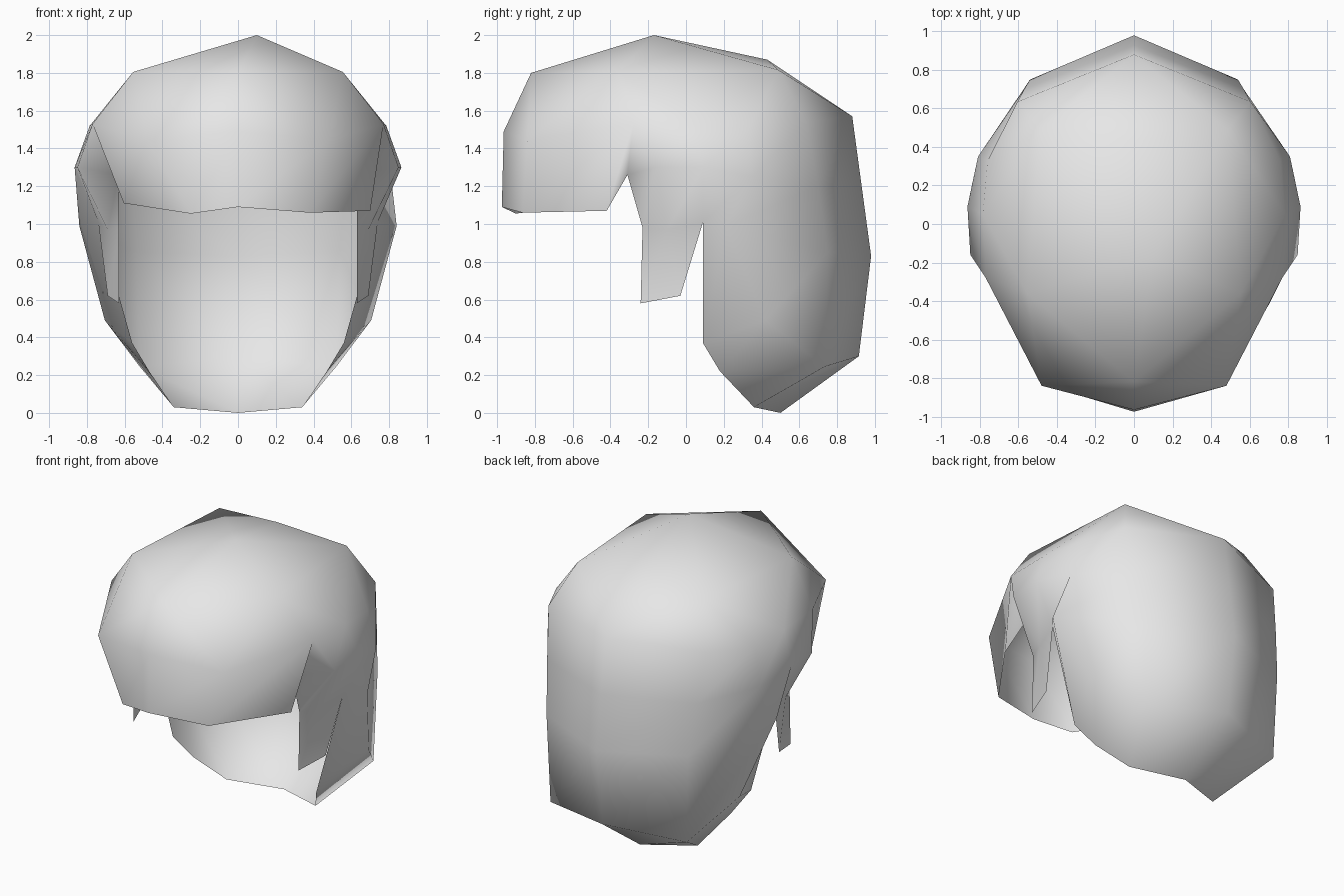
import bpy, bmesh

cube = bpy.data.objects.get("Cube")
if cube:
    bpy.data.objects.remove(cube, do_unlink=True)

# Half-head rings, running from the back centre round the side to the front centre
CROWN = [(0, .43, 1.87), (.485, .49, 1.815), (.555, -.36, 1.805), (0, -.82, 1.8)]
UPPER = [(0, .88, 1.57), (.605, .635, 1.54), (.76, .33, 1.5), (.785, .05, 1.52),
         (.77, -.28, 1.53), (.48, -.84, 1.445), (0, -.965, 1.49)]
MIDDLE = [(0, .93, 1.2), (.57, .7, 1.2), (.81, .35, 1.25), (.865, .09, 1.3),
          (.85, -.16, 1.3), (.63, -.31, 1.26)]
# Lower back, then the root of the sideburn
LOW = [(0, .98, .83), (.54, .75, .85), (.84, .21, .99), (.74, .09, 1.01),
       (.69, -.1, .97), (.63, -.23, .98)]
NAPE = [(0, .915, .3), (.52, .735, .245), (.705, .42, .49), (.56, .09, .37)]
RIM = [(0, .5, 0), (.34, .36, .03), (.47, .18, .22)]
SIDEBURN_TIP = [(.69, -.03, .62), (.63, -.24, .58)]
APEX = (.1, -.17, 2)
FRINGE_CENTRE = (0, -.975, 1.09)
# Fringe edge: outer corner and middle point, slightly uneven between the sides
FRINGE = {1: [(.7, -.42, 1.07), (.38, -.865, 1.06)],
          -1: [(.605, -.5, 1.11), (.25, -.9, 1.055)]}

bm = bmesh.new()
cache = {}


def vert(p):
    key = tuple(round(c, 4) for c in p)
    if key not in cache:
        cache[key] = bm.verts.new(key)
    return cache[key]


def face(side, *points):
    pts = [(p[0] * side if p is not APEX else p[0], p[1], p[2]) for p in points]
    bm.faces.new([vert(p) for p in (pts if side > 0 else pts[::-1])])


def strip(side, top, bottom, first, last):
    for i in range(first, last):
        face(side, top[i], bottom[i], bottom[i + 1], top[i + 1])


for side in (1, -1):
    corner, middle = FRINGE[side]
    # Crown fan
    for i in range(3):
        face(side, APEX, CROWN[i], CROWN[i + 1])
    # Crown to upper ring: triangles folded so the surface bulges outwards
    for c, u in ((1, 0), (1, 1), (1, 2), (2, 3), (2, 4), (3, 5)):
        face(side, CROWN[c], UPPER[u], UPPER[u + 1])
    for c, u in ((0, 0), (1, 3), (2, 5)):
        face(side, CROWN[c], UPPER[u], CROWN[c + 1])
    # Sides, with the panel behind the fringe stepping inwards
    strip(side, UPPER, MIDDLE, 0, 4)
    face(side, UPPER[4], MIDDLE[4], MIDDLE[5])
    # Back of the head and sideburn root
    strip(side, MIDDLE, LOW, 0, 5)
    strip(side, LOW, NAPE, 0, 3)
    # Nape tucked under
    strip(side, NAPE, RIM, 0, 2)
    face(side, NAPE[2], RIM[2], NAPE[3])
    # Sideburn
    face(side, LOW[3], SIDEBURN_TIP[0], LOW[4])
    face(side, LOW[4], SIDEBURN_TIP[0], SIDEBURN_TIP[1], LOW[5])
    # Fringe
    face(side, UPPER[4], MIDDLE[5], corner)
    face(side, UPPER[4], corner, middle, UPPER[5])
    face(side, UPPER[5], middle, FRINGE_CENTRE, UPPER[6])

# Smooth shading with the normals pointing outwards
bmesh.ops.recalc_face_normals(bm, faces=bm.faces)
bm.faces.ensure_lookup_table()
if bm.faces[0].normal.z < 0:
    bmesh.ops.reverse_faces(bm, faces=bm.faces)
for f in bm.faces:
    f.smooth = True

mesh = bpy.data.meshes.new("hair_shell")
bm.to_mesh(mesh)
bm.free()
hair = bpy.data.objects.new("hair_shell", mesh)
bpy.context.collection.objects.link(hair)

# Plain pale grey
colour = (.8, .8, .8, 1)
mat = bpy.data.materials.new("pale_grey")
mat.use_nodes = True
mat.diffuse_color = colour
mat.node_tree.nodes["Principled BSDF"].inputs["Base Color"].default_value = colour
mesh.materials.append(mat)
